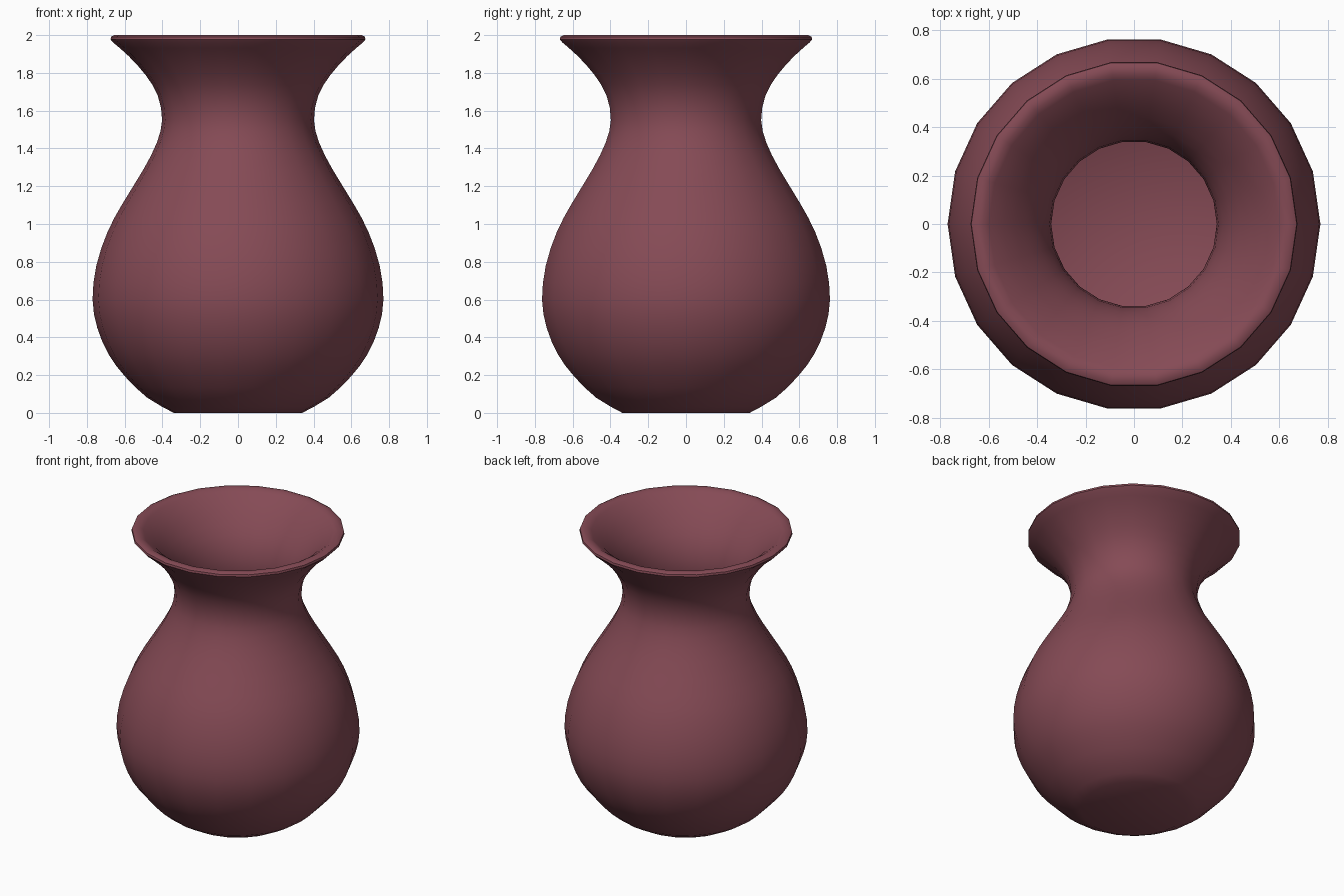
import bpy, bmesh, math
from mathutils import Vector

if "Cube" in bpy.data.objects:
    bpy.data.objects.remove(bpy.data.objects["Cube"])

SIDES = 22
WALL = 0.06

# outer wall control points (radius, height), foot to just under the lip
outer_ctrl = [Vector(p) for p in [
    (0.34, 0.0), (0.48, 0.08), (0.60, 0.195), (0.685, 0.31), (0.745, 0.45),
    (0.77, 0.60), (0.75, 0.78), (0.69, 0.96), (0.61, 1.11), (0.50, 1.29),
    (0.43, 1.43), (0.402, 1.55), (0.425, 1.68), (0.49, 1.79), (0.58, 1.89),
    (0.66, 1.96)]]


def smooth_path(pts):
    """Catmull-Rom path with one extra point per span."""
    out = []
    for i in range(len(pts) - 1):
        a, b, c = pts[max(i - 1, 0)], pts[i], pts[i + 1]
        d = pts[min(i + 2, len(pts) - 1)]
        out += [b, (9 * (b + c) - a - d) / 16]
    return out + [pts[-1]]


def inset_path(pts, dist):
    """Shift a path towards the axis along its normals."""
    out = []
    for i, p in enumerate(pts):
        t = (pts[min(i + 1, len(pts) - 1)] - pts[max(i - 1, 0)]).normalized()
        out.append(p + Vector((-t.y, t.x)) * dist)
    return out


outer = smooth_path(outer_ctrl)
# inner wall, kept between the floor and the lip
inner = [p for p in inset_path(outer, WALL) if 0.09 < p.y < 1.955]
lip = [Vector(p) for p in [(0.675, 1.977), (0.672, 1.991), (0.655, 2.0),
                           (0.625, 1.998), (0.60, 1.983)]]
floor = [Vector((0.34, WALL))]
profile = outer + lip + inner[::-1] + floor

# revolve the profile into rings
bm = bmesh.new()
rings = []
for p in profile:
    rings.append([bm.verts.new((p.x * math.cos(a), p.x * math.sin(a), p.y))
                  for a in (2 * math.pi * k / SIDES for k in range(SIDES))])
for r0, r1 in zip(rings, rings[1:]):
    for k in range(SIDES):
        n = (k + 1) % SIDES
        bm.faces.new((r0[k], r0[n], r1[n], r1[k]))
# underside and inside floor
bm.faces.new(rings[0][::-1])
bm.faces.new(rings[-1])
bmesh.ops.recalc_face_normals(bm, faces=bm.faces)

mesh = bpy.data.meshes.new("vase")
bm.to_mesh(mesh)
bm.free()
vase = bpy.data.objects.new("vase", mesh)
bpy.context.collection.objects.link(vase)

glaze = bpy.data.materials.new("dusky_red_glaze")
glaze.diffuse_color = (0.235, 0.069, 0.091, 1)
glaze.use_nodes = True
glaze.node_tree.nodes["Principled BSDF"].inputs["Base Color"].default_value = glaze.diffuse_color
mesh.materials.append(glaze)

bpy.context.view_layer.objects.active = vase
vase.select_set(True)
bpy.ops.object.shade_smooth_by_angle(angle=math.radians(40))
